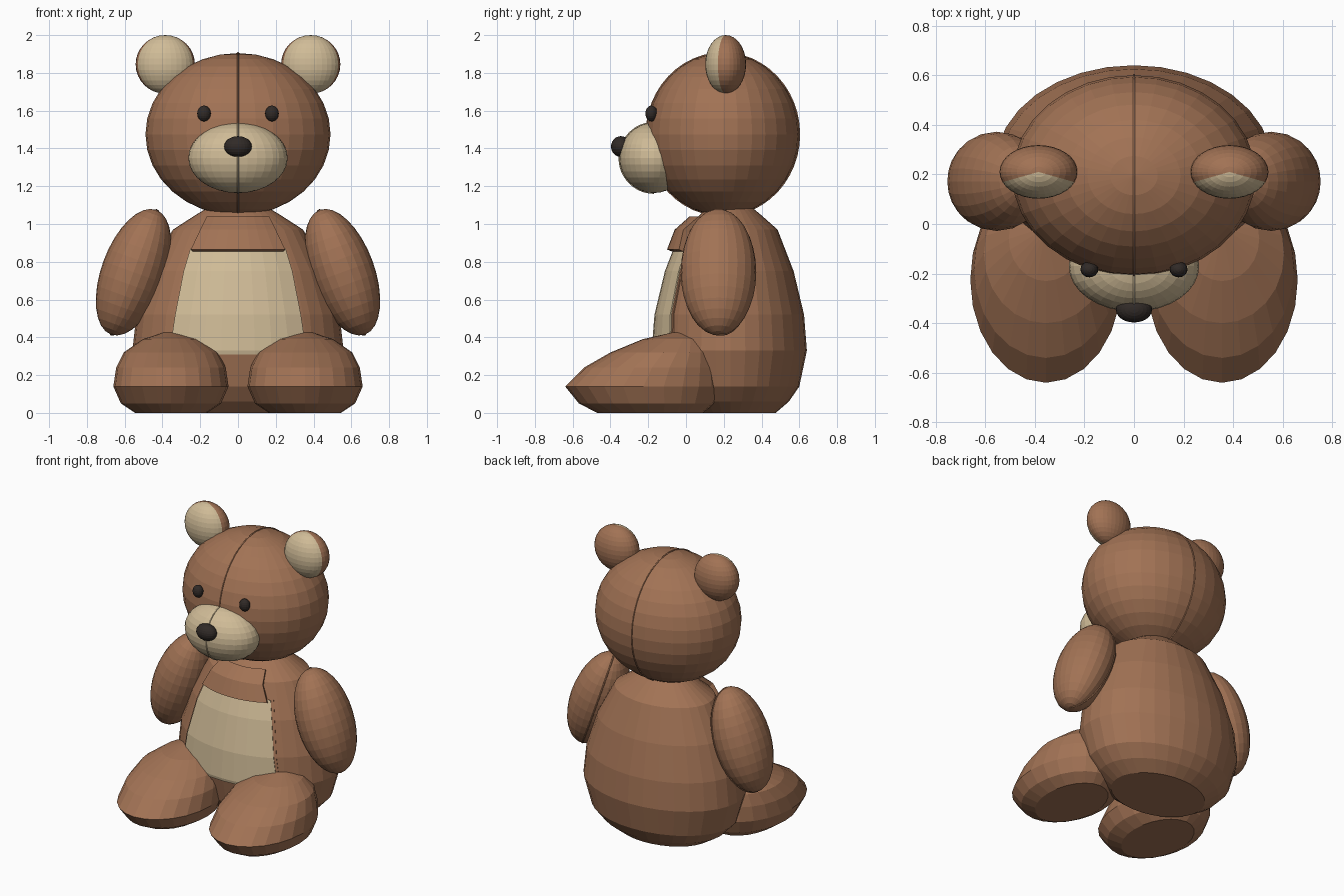
import bpy, bmesh
from math import sin, cos, pi, radians, sqrt, atan2
from mathutils import Matrix, Vector

if "Cube" in bpy.data.objects:
    bpy.data.objects.remove(bpy.data.objects["Cube"])


def material(name, rgb):
    m = bpy.data.materials.new(name)
    m.diffuse_color = (*rgb, 1)
    m.use_nodes = True
    m.node_tree.nodes["Principled BSDF"].inputs["Base Color"].default_value = m.diffuse_color
    return m


BROWN = material("brown_plush", (0.36, 0.17, 0.09))
CREAM = material("cream_plush", (0.63, 0.50, 0.31))
DARK = material("dark_button", (0.03, 0.023, 0.02))


def finish(name, bm, *mats):
    me = bpy.data.meshes.new(name)
    bm.to_mesh(me)
    bm.free()
    for m in mats:
        me.materials.append(m)
    ob = bpy.data.objects.new(name, me)
    bpy.context.collection.objects.link(ob)
    return ob


def placement(loc, radii, tilt=0):
    return (Matrix.Translation(loc) @ Matrix.Rotation(radians(tilt), 4, 'Y')
            @ Matrix.Diagonal((*radii, 1)))


def ball(name, loc, radii, mat, tilt=0, front_mat=None, segs=32, rings=16):
    """Ellipsoid; front_mat colours the forward 135 degrees."""
    bm = bmesh.new()
    bmesh.ops.create_uvsphere(bm, u_segments=segs, v_segments=rings, radius=1)
    if front_mat:
        for f in bm.faces:
            c = f.calc_center_median()
            if abs(atan2(c.x, -c.y)) < radians(67.5):
                f.material_index = 1
    bm.transform(placement(loc, radii, tilt))
    return finish(name, bm, mat, *([front_mat] if front_mat else []))


def seam(name, loc, radii, lon, mat, tilt=0, n=24):
    """Thin stitched ridge along one meridian of an ellipsoid."""
    cu = bpy.data.curves.new(name, 'CURVE')
    cu.dimensions = '3D'
    cu.bevel_depth = 0.005
    cu.bevel_resolution = 1
    sp = cu.splines.new('POLY')
    sp.points.add(n)
    M, a = placement(loc, radii, tilt), radians(lon)
    for i, p in enumerate(sp.points):
        t = pi * i / n
        p.co = (*(M @ Vector((sin(t) * cos(a), sin(t) * sin(a), cos(t)))), 1)
    cu.materials.append(mat)
    bpy.context.collection.objects.link(bpy.data.objects.new(name, cu))


def loft(name, rings, mat, segs=32):
    """Stack of ellipses (z, cx, cy, rx, ry) with flat caps."""
    bm = bmesh.new()
    loops = [[bm.verts.new((cx + rx * cos(2 * pi * k / segs),
                            cy + ry * sin(2 * pi * k / segs), z))
              for k in range(segs)] for z, cx, cy, rx, ry in rings]
    for a, b in zip(loops, loops[1:]):
        for k in range(segs):
            j = (k + 1) % segs
            bm.faces.new((a[k], a[j], b[j], b[k]))
    bm.faces.new(loops[0][::-1])
    bm.faces.new(loops[-1])
    return finish(name, bm, mat)


# Body: pear-shaped, deeper and wider towards the seat
BODY_Y, WIDE = 0.235, 1.38
PROFILE = [(0, 0.24), (0.06, 0.31), (0.14, 0.365), (0.33, 0.405), (0.52, 0.39),
           (0.75, 0.335), (0.97, 0.25), (1.05, 0.16), (1.1, 0.1)]
loft("body", [(z, 0, BODY_Y, r * WIDE, r) for z, r in PROFILE], BROWN)


def body_radius(z):
    for (z0, r0), (z1, r1) in zip(PROFILE, PROFILE[1:]):
        if z <= z1:
            return r0 + (r1 - r0) * (z - z0) / (z1 - z0)


def panel(name, rows, lift, thick, mat, cols=8):
    """Cloth panel on the front of the body; rows are (z, half width)."""
    bm = bmesh.new()
    grid = []
    for z, w in rows:
        r = body_radius(z)
        line = []
        for k in range(cols + 1):
            x = w * (2 * k / cols - 1)
            y = BODY_Y - r * sqrt(1 - (x / (r * WIDE)) ** 2) - lift
            line.append(bm.verts.new((x, y, z)))
        grid.append(line)
    for a, b in zip(grid, grid[1:]):
        for k in range(cols):
            bm.faces.new((a[k], a[k + 1], b[k + 1], b[k]))
    ob = finish(name, bm, mat)
    mod = ob.modifiers.new("thickness", 'SOLIDIFY')
    mod.thickness, mod.offset = thick, -1


# Belly patch with brown trim, and the raised chest panel above it
panel("belly_trim", [(0.29, 0.37), (0.33, 0.37), (0.42, 0.36), (0.52, 0.345),
                     (0.75, 0.3), (0.87, 0.265)], 0.005, 0.03, BROWN)
panel("belly_patch", [(0.31, 0.355), (0.33, 0.355), (0.42, 0.348), (0.52, 0.333),
                      (0.75, 0.288), (0.87, 0.252)], 0.012, 0.03, CREAM)
panel("chest_panel", [(0.865, 0.25), (0.97, 0.2), (1.04, 0.165)], 0.045, 0.07, BROWN)

# Head and muzzle with centre seams
HEAD = (0, 0.195, 1.475), (0.49, 0.405, 0.43)
MUZZLE = (0, -0.17, 1.35), (0.263, 0.183, 0.186)
ball("head", *HEAD, BROWN)
ball("muzzle", *MUZZLE, CREAM)
seam("head_seam_front", *HEAD, -90, BROWN)
seam("head_seam_back", *HEAD, 90, BROWN)
seam("muzzle_seam", *MUZZLE, -90, CREAM)
ball("nose", (0, -0.345, 1.41), (0.073, 0.052, 0.055), DARK, segs=24, rings=12)

# Paired parts
FOOT = [(0, -0.19, 0.19, 0.28), (0.05, -0.207, 0.265, 0.36), (0.14, -0.225, 0.305, 0.415),
        (0.24, -0.18, 0.29, 0.36), (0.32, -0.12, 0.25, 0.28), (0.39, -0.06, 0.15, 0.17),
        (0.425, -0.025, 0.04, 0.05)]
for side, s in (("left", -1), ("right", 1)):
    ball(f"{side}_ear", (s * 0.385, 0.21, 1.845), (0.157, 0.108, 0.155), BROWN, 0, CREAM)
    ball(f"{side}_eye", (s * 0.18, -0.183, 1.585), (0.036, 0.032, 0.042), DARK,
         segs=16, rings=10)
    arm = (s * 0.553, 0.172, 0.745), (0.17, 0.2, 0.351)
    ball(f"{side}_arm", *arm, BROWN, -20 * s, segs=24)
    seam(f"{side}_arm_seam", *arm, 90 + 30 * s, BROWN, -20 * s)
    loft(f"{side}_leg", [(z, s * 0.355, y, rx, ry) for z, y, rx, ry in FOOT], BROWN, 24)
